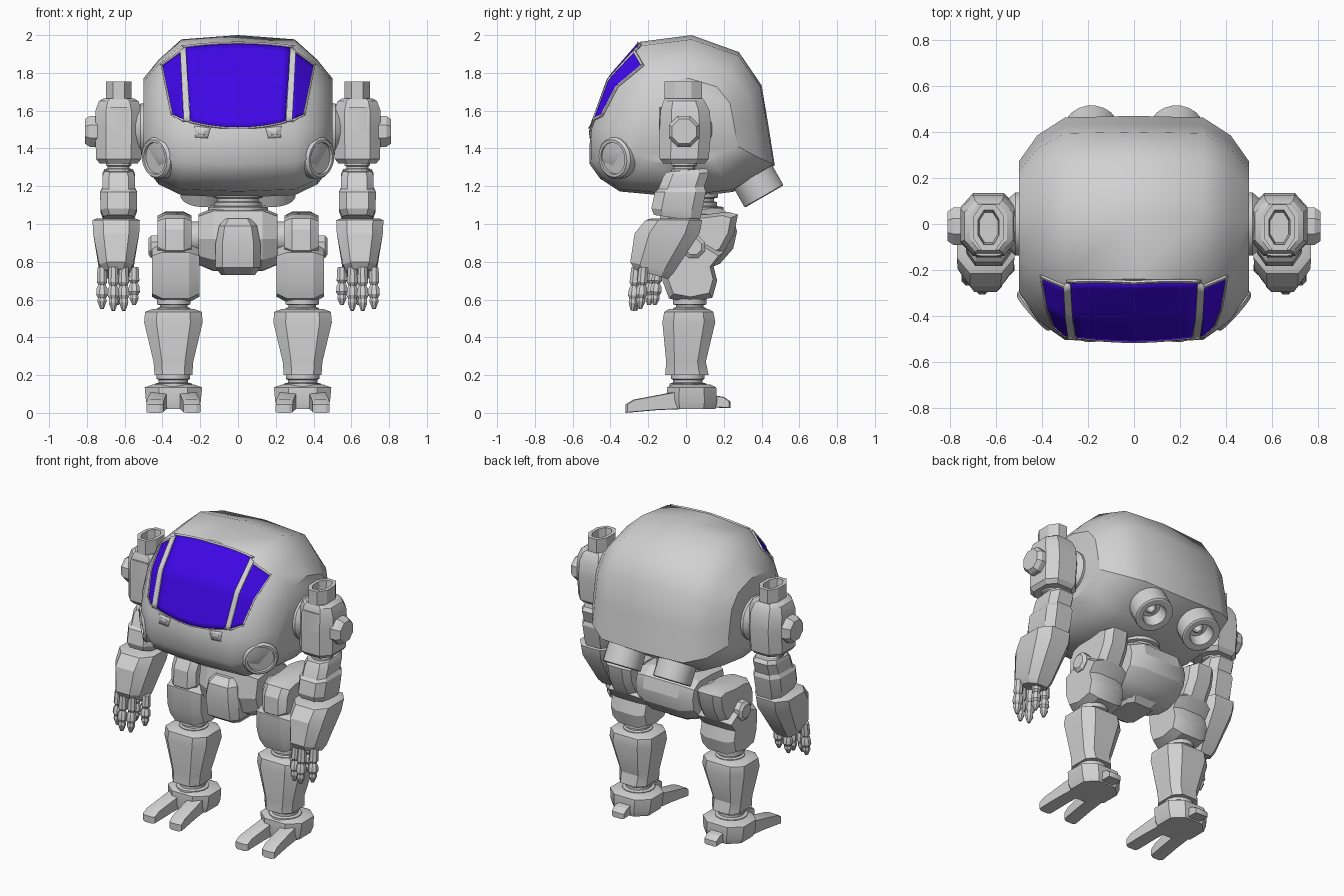
import bpy, bmesh, math
from mathutils import Vector
from mathutils.bvhtree import BVHTree


def material(name, rgb):
    m = bpy.data.materials.new(name)
    m.diffuse_color = (*rgb, 1)
    return m


GREY = material("armour grey", (0.64, 0.64, 0.64))
BLUE = material("visor blue", (0.05, 0.002, 0.8))


def loft(name, rings, mat=GREY, mirror=True):
    """Skin a list of equal rings, close both ends, mirror across x."""
    bm = bmesh.new()
    loops = [[bm.verts.new(p) for p in r] for r in rings]
    n = len(loops[0])
    for a, b in zip(loops, loops[1:]):
        for i in range(n):
            j = (i + 1) % n
            bm.faces.new((a[i], a[j], b[j], b[i]))
    bm.faces.new(loops[0])
    bm.faces.new(loops[-1])
    bmesh.ops.recalc_face_normals(bm, faces=bm.faces)
    return finish(name, bm, mat, mirror)


def finish(name, bm, mat, mirror):
    me = bpy.data.meshes.new(name)
    bm.to_mesh(me)
    bm.free()
    me.materials.append(mat)
    ob = bpy.data.objects.new(name, me)
    bpy.context.collection.objects.link(ob)
    if mirror:
        ob.modifiers.new("mirror", 'MIRROR').use_mirror_merge = False
    return ob


def stack(name, cx, secs, c=0.4, mirror=True):
    """Chamfered-box sections (z, cy, rx, ry, tilt) going up or down."""
    rings = []
    for z, cy, rx, ry, t in secs:
        k = 1 - c
        o = [(rx, -ry * k), (rx, ry * k), (rx * k, ry), (-rx * k, ry),
             (-rx, ry * k), (-rx, -ry * k), (-rx * k, -ry), (rx * k, -ry)]
        rings.append([(cx + x, cy + y, z + t * y) for x, y in o])
    return loft(name, rings, mirror=mirror)


def prism(name, prof, x0, x1, b=0.035, s=0.82, mirror=True, splay=0):
    """Side profile (y, z) extruded over x with bevelled ends."""
    my = sum(p[0] for p in prof) / len(prof)
    mz = sum(p[1] for p in prof) / len(prof)
    return loft(name, [[(x + splay * y, my + (y - my) * k, mz + (z - mz) * k) for y, z in prof]
                       for x, k in ((x0, s), (x0 + b, 1), (x1 - b, 1), (x1, s))], mirror=mirror)


def spin(name, base, axis, prof, n=16, mirror=True):
    """Turned part: (radius, height) pairs along an axis."""
    q = Vector(axis).to_track_quat('Z', 'Y')
    return loft(name, [[Vector(base) + q @ Vector((r * math.cos(2 * math.pi * (i + .5) / n),
                                                   r * math.sin(2 * math.pi * (i + .5) / n), h))
                        for i in range(n)] for r, h in prof], mirror=mirror)


# Hull: side profile lofted across x, shrinking towards the shoulders
PROF = [(0.03, 2.0), (0.28, 1.91), (0.4, 1.735), (0.435, 1.53), (0.47, 1.31), (0.25, 1.17),
        (0.0, 1.14), (-0.35, 1.172), (-0.455, 1.24), (-0.512, 1.32), (-0.508, 1.5),
        (-0.41, 1.77), (-0.24, 1.965)]


def hull_ring(x, sy, up, down):
    return [(x, y * sy, 1.55 + (z - 1.55) * (up if z > 1.55 else down)) for y, z in PROF]


HALF = [(0.3, 0.985, 0.95, 0.97), (0.42, 0.82, 0.71, 0.83), (0.5, 0.58, 0.49, 0.58)]
hull = loft("hull", [hull_ring(-x, *k) for x, *k in reversed(HALF)] + [hull_ring(0, 1, 1, 1)]
            + [hull_ring(x, *k) for x, *k in HALF], mirror=False)
bm = bmesh.new()
bm.from_mesh(hull.data)
TREE = BVHTree.FromBMesh(bm)
bm.free()


def plate(name, tl, tr, bl, br, mat, off, bulge=(0, 0), mirror=True, n=14):
    """Thin sheet projected on to the front of the hull from (x, z) corners."""
    bm = bmesh.new()
    grid = []
    for i in range(n + 1):
        v, row = i / n, []
        for j in range(n + 1):
            u = j / n
            top, bot = Vector(tl).lerp(Vector(tr), u), Vector(bl).lerp(Vector(br), u)
            p = top.lerp(bot, v)
            p.y += 4 * u * (1 - u) * (bulge[0] * (1 - v) + bulge[1] * v)
            hit = TREE.ray_cast(Vector((p.x, -2, p.y)), Vector((0, 1, 0)))[0]
            if hit is None:
                hit = TREE.find_nearest(Vector((p.x, -0.3, p.y)))[0]
            row.append(bm.verts.new(hit + Vector((p.x, -0.8, 0.6)) * off))
        grid.append(row)
    for a, b in zip(grid, grid[1:]):
        for j in range(n):
            bm.faces.new((a[j], b[j], b[j + 1], a[j + 1]))
    ob = finish(name, bm, mat, mirror)
    s = ob.modifiers.new("thickness", 'SOLIDIFY')
    s.thickness, s.offset = 0.009 if mat is BLUE else off + 0.004, -1
    return ob


# Visor panes and their frame bars
plate("centre_pane", (-0.275, 1.932), (0.275, 1.932), (-0.25, 1.54), (0.25, 1.54), BLUE, 0.008,
      (0.02, -0.035), False)
plate("side_pane", (0.305, 1.905), (0.40, 1.835), (0.285, 1.545), (0.345, 1.575), BLUE, 0.008)
plate("visor_pillar", (0.272, 1.93), (0.303, 1.915), (0.25, 1.535), (0.283, 1.54), GREY, 0.015)
plate("visor_brow", (-0.29, 1.938), (0.29, 1.938), (-0.28, 1.93), (0.28, 1.93), GREY, 0.012,
      (0.02, 0.02), False)
plate("visor_sill", (-0.255, 1.54), (0.255, 1.54), (-0.255, 1.533), (0.255, 1.533), GREY, 0.012,
      (-0.035, -0.035), False)
plate("side_brow", (0.30, 1.915), (0.403, 1.84), (0.30, 1.905), (0.40, 1.833), GREY, 0.012)
plate("side_edge", (0.398, 1.84), (0.405, 1.84), (0.343, 1.572), (0.352, 1.572), GREY, 0.012)
plate("side_sill", (0.28, 1.545), (0.35, 1.577), (0.28, 1.535), (0.35, 1.567), GREY, 0.012)

# Small nose vents
plate("vent_frame", (0.145, 1.505), (0.23, 1.515), (0.16, 1.45), (0.225, 1.455), GREY, 0.006, n=3)
plate("vent_slot", (0.165, 1.488), (0.213, 1.493), (0.172, 1.465), (0.21, 1.468), GREY, 0.011, n=3)

# Corner lamps and rear thrusters
spin("corner_lamp", (0.35, -0.305, 1.36), (0.74, -0.66, -0.1),
     [(0.112, 0), (0.112, 0.11), (0.1, 0.125), (0.085, 0.125), (0.083, 0.11), (0.03, 0.11)], 20)
spin("thruster", (0.185, 0.337, 1.28), (0, 0.5, -0.87),
     [(0.12, 0), (0.12, 0.15), (0.112, 0.155), (0.075, 0.155), (0.06, 0.08), (0.035, 0.08),
      (0.012, 0.125)], 20)

# Shoulders
spin("shoulder_joint", (0.48, 0, 1.5), (1, 0, 0), [(0.14, 0), (0.14, 0.035), (0.11, 0.07)], 16)
stack("shoulder", 0.632, [(1.32, -0.01, 0.1, 0.11, 0), (1.345, -0.01, 0.12, 0.13, 0),
                          (1.5, -0.003, 0.123, 0.137, 0), (1.6, -0.005, 0.122, 0.13, 0),
                          (1.65, -0.01, 0.105, 0.11, 0), (1.665, -0.012, 0.08, 0.1, 0)], 0.45)
stack("shoulder_pipe", 0.632, [(1.62, -0.015, 0.068, 0.1, 0), (1.755, -0.015, 0.068, 0.1, 0),
                               (1.755, -0.015, 0.046, 0.075, 0), (1.68, -0.015, 0.04, 0.065, 0)], 0.55)
spin("shoulder_hub", (0.74, -0.01, 1.49), (1, 0, 0),
     [(0.088, 0), (0.088, 0.045), (0.07, 0.07)], 8)
stack("shoulder_plate", 0.632, [(1.5, -0.132, 0.055, 0.012, 0), (1.62, -0.127, 0.055, 0.012, 0)])

# Arms
spin("elbow_neck", (0.632, -0.01, 1.24), (0, 0, 1),
     [(0.07, 0), (0.07, 0.05), (0.06, 0.055), (0.06, 0.065), (0.07, 0.07), (0.07, 0.1)], 12)
stack("upper_arm", 0.632, [(1.285, 0.0, 0.075, 0.105, 0.1), (1.26, 0.0, 0.086, 0.122, 0.1),
                           (1.19, -0.025, 0.086, 0.122, 0.05), (1.17, -0.03, 0.098, 0.135, 0),
                           (1.07, -0.05, 0.096, 0.133, -0.1), (1.03, -0.05, 0.08, 0.12, -0.15)])
stack("forearm", 0.645, [(1.03, -0.06, 0.1, 0.125, 0), (1.02, -0.065, 0.125, 0.15, 0),
                         (0.95, -0.1, 0.122, 0.172, 0), (0.77, -0.18, 0.09, 0.115, -0.25),
                         (0.735, -0.185, 0.07, 0.09, -0.3)], 0.45)
for i, (x, y, lo) in enumerate([(0.55, -0.18, 0.57), (0.605, -0.25, 0.54), (0.66, -0.265, 0.54),
                                (0.72, -0.225, 0.55), (0.64, -0.15, 0.57)]):
    h = 0.77 - lo
    spin(f"finger_{i + 1}", (x, y, 0.77), (0, -0.08, -1),
         [(0.026, 0), (0.03, 0.35 * h), (0.02, 0.42 * h), (0.03, 0.5 * h), (0.033, 0.65 * h),
          (0.023, 0.73 * h), (0.026, 0.82 * h), (0.01, h)], 8)

# Waist and pelvis
spin("waist", (0, 0.04, 1.06), (0, 0, 1),
     [(0.16, 0), (0.16, 0.03), (0.125, 0.035), (0.125, 0.055), (0.11, 0.06), (0.11, 0.075),
      (0.13, 0.08), (0.13, 0.11)], 20, False)
prism("pelvis", [(-0.13, 1.07), (0.02, 1.085), (0.18, 1.085), (0.25, 1.04), (0.27, 0.96),
                 (0.25, 0.87), (0.18, 0.79), (0.08, 0.75), (-0.03, 0.755), (-0.12, 0.81),
                 (-0.16, 0.92)], -0.21, 0.21, 0.08, 0.8, False)
stack("pelvis_block", 0, [(0.73, -0.03, 0.09, 0.11, 0), (0.77, -0.04, 0.118, 0.16, 0),
                          (0.9, -0.05, 0.118, 0.172, 0), (0.99, -0.05, 0.1, 0.16, 0),
                          (1.03, -0.04, 0.07, 0.12, 0)], 0.3, False)

# Legs
spin("hip_joint", (0.18, 0.04, 0.93), (1, 0, 0), [(0.085, 0), (0.085, 0.1)], 16)
prism("hip", [(-0.13, 0.86), (-0.125, 0.97), (-0.09, 1.03), (-0.02, 1.05), (0.1, 1.05),
              (0.22, 1.065), (0.275, 1.05), (0.255, 0.95), (0.2, 0.85), (0.1, 0.8), (-0.06, 0.8)],
      0.245, 0.425, 0.04)
prism("thigh", [(-0.13, 0.85), (-0.02, 0.9), (0.12, 0.9), (0.2, 0.85), (0.145, 0.78),
                (0.165, 0.7), (0.14, 0.61), (0.02, 0.585), (-0.09, 0.605), (-0.125, 0.7)],
      0.205, 0.455, 0.055)
spin("thigh_hub", (0.41, 0.04, 0.88), (1, 0, 0), [(0.065, 0), (0.065, 0.05), (0.045, 0.065)], 8)
spin("knee_neck", (0.34, 0.02, 0.52), (0, 0, 1),
     [(0.09, 0), (0.09, 0.035), (0.075, 0.04), (0.075, 0.05), (0.09, 0.055), (0.09, 0.09)], 16)
stack("shin", 0.342, [(0.55, 0.015, 0.11, 0.105, 0), (0.535, 0.015, 0.15, 0.13, 0),
                      (0.48, 0.015, 0.155, 0.14, 0), (0.27, 0.0, 0.105, 0.105, 0),
                      (0.2, 0.005, 0.1, 0.115, 0)], 0.42)
spin("ankle", (0.342, 0.01, 0.12), (0, 0, 1),
     [(0.1, 0), (0.1, 0.035), (0.08, 0.04), (0.08, 0.055), (0.09, 0.06), (0.09, 0.09)], 16)

# Feet
stack("foot", 0.342, [(0.02, 0.03, 0.13, 0.125, 0), (0.06, 0.03, 0.145, 0.135, 0),
                      (0.135, 0.03, 0.152, 0.13, 0), (0.15, 0.03, 0.11, 0.1, 0)], 0.5)
for side, x, sp in (("inner", 0.225, 0.08), ("outer", 0.37, -0.08)):
    prism(f"{side}_toe", [(-0.32, 0.0), (-0.32, 0.045), (-0.28, 0.07), (-0.04, 0.115),
                          (-0.02, 0.02), (-0.15, 0.015)], x, x + 0.09, 0.02, 0.92, splay=sp)
prism("heel_toe", [(0.1, 0.03), (0.1, 0.1), (0.2, 0.085), (0.235, 0.06), (0.235, 0.025)],
      0.297, 0.387, 0.015, 0.9)

# Smooth gentle curves, keep hard edges
for angle, pick in ((25, lambda o: o != hull), (38, lambda o: o == hull)):
    for ob in bpy.context.scene.objects:
        ob.select_set(pick(ob))
        if pick(ob):
            bpy.context.view_layer.objects.active = ob
    bpy.ops.object.shade_smooth_by_angle(angle=math.radians(angle))
